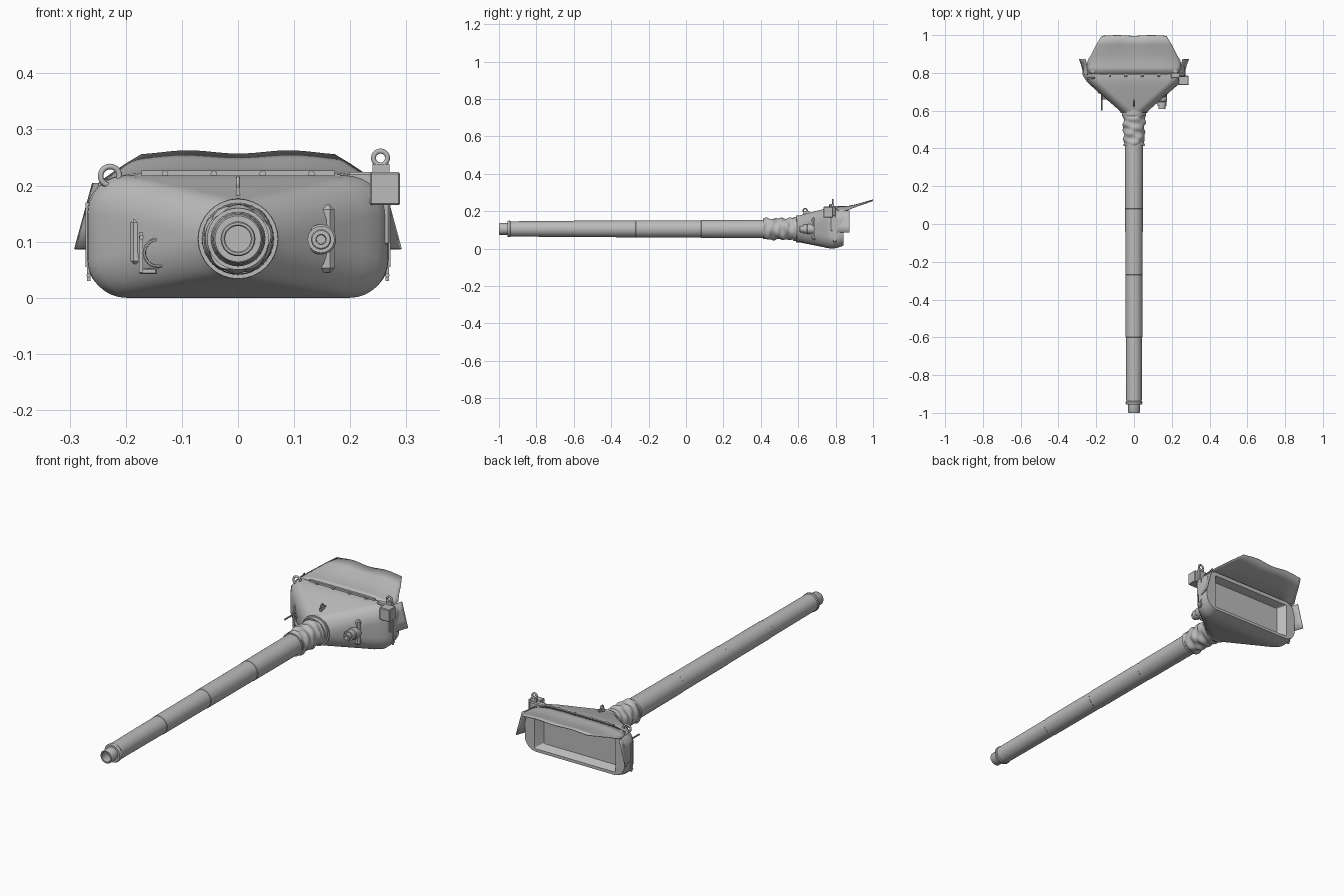
import bpy, bmesh, math
from mathutils import Matrix, Vector

if "Cube" in bpy.data.objects:
    bpy.data.objects.remove(bpy.data.objects["Cube"])

steel = bpy.data.materials.new("grey steel")
steel.diffuse_color = (0.5, 0.5, 0.5, 1)
steel.use_nodes = True
steel.node_tree.nodes["Principled BSDF"].inputs["Base Color"].default_value = steel.diffuse_color
AX = 0.105  # height of the barrel axis


def finish(name, bm, smooth=35):
    bmesh.ops.recalc_face_normals(bm, faces=bm.faces)
    me = bpy.data.meshes.new(name)
    bm.to_mesh(me)
    bm.free()
    ob = bpy.data.objects.new(name, me)
    bpy.context.collection.objects.link(ob)
    me.materials.append(steel)
    if smooth:
        bpy.ops.object.select_all(action='DESELECT')
        ob.select_set(True)
        bpy.context.view_layer.objects.active = ob
        bpy.ops.object.shade_smooth_by_angle(angle=math.radians(smooth))
    return ob


def loft(name, rings, caps=True, smooth=35):
    bm = bmesh.new()
    loops = [[bm.verts.new(p) for p in ring] for ring in rings]
    n = len(loops[0])
    for a, b in zip(loops, loops[1:]):
        for i in range(n):
            bm.faces.new((a[i], a[(i + 1) % n], b[(i + 1) % n], b[i]))
    if caps:
        bm.faces.new(loops[0])
        bm.faces.new(loops[-1])
    return finish(name, bm, smooth)


def lathe(name, profile, x=0, z=AX, n=32, wobble=None):
    """Revolve (y, radius) pairs around an axis running along y."""
    rings = []
    for y, r in profile:
        ring = []
        for i in range(n):
            a = 2 * math.pi * i / n
            q = r + (wobble(y, a) if wobble else 0)
            ring.append((x + q * math.cos(a), y, z + q * math.sin(a)))
        rings.append(ring)
    return loft(name, rings)


def box(name, lo, hi, bevel=0.0):
    bm = bmesh.new()
    bmesh.ops.create_cube(bm, size=1)
    lo, hi = Vector(lo), Vector(hi)
    for v in bm.verts:
        v.co = (lo + hi) / 2 + Vector([v.co[k] * (hi - lo)[k] for k in range(3)])
    if bevel:
        bmesh.ops.bevel(bm, geom=bm.edges[:], offset=bevel, segments=1, affect='EDGES')
    return finish(name, bm, 0)


def eye(name, loc, R, r, yaw=0):
    """Standing lifting ring in the xz plane, turned by yaw."""
    rot = Matrix.Rotation(yaw, 3, 'Z')
    rings = []
    for i in range(21):
        a = 2 * math.pi * i / 20
        rings.append([Vector(loc) + rot @ Vector(((R + r * math.cos(b)) * math.cos(a), r * math.sin(b),
                      (R + r * math.cos(b)) * math.sin(a))) for b in [math.pi * k / 4 for k in range(8)]])
    return loft(name, rings, caps=False, smooth=60)


def rounded(y, w, z0, z1, r, k=8):
    """Rounded rectangle section at depth y."""
    pts = []
    for q, (sx, cz) in enumerate(((1, z1 - r), (-1, z1 - r), (-1, z0 + r), (1, z0 + r))):
        for i in range(k + 1):
            a = math.pi / 2 * (q + i / k)
            pts.append((sx * (w - r) + r * math.cos(a), y, cz + r * math.sin(a)))
    return pts


# Gun tube with stepped joints, and hollow muzzle
lathe("barrel", [(-0.955, 0.03), (-0.955, 0.041), (-0.95, 0.044), (-0.942, 0.044), (-0.938, 0.041),
                 (-0.60, 0.0425), (-0.598, 0.044), (-0.27, 0.0445), (-0.268, 0.046), (0.08, 0.0465),
                 (0.082, 0.048), (0.43, 0.049), (0.60, 0.049)])
lathe("muzzle", [(-0.90, 0.023), (-0.998, 0.023), (-1.0, 0.025), (-1.0, 0.029), (-0.997, 0.031), (-0.95, 0.031)])

# Wrinkled canvas sleeve with its clamps
lathe("canvas_sleeve", [(0.415 + 0.17 * i / 34, 0.0545 + 0.004 * i / 34) for i in range(35)], n=48,
      wobble=lambda y, a: 0.0028 * math.sin(3 * a + 95 * y) + 0.0025 * math.sin(2 * a - 150 * y)
      + 0.0015 * math.sin(5 * a + 60 * y))
lathe("sleeve_clamp", [(0.412, 0.048), (0.412, 0.055), (0.424, 0.055), (0.424, 0.048)])
lathe("mantlet_collar", [(0.572, 0.05), (0.572, 0.062), (0.578, 0.064), (0.588, 0.064),
                         (0.588, 0.071), (0.605, 0.072), (0.615, 0.07)])

# Flared mantlet body with recessed rear panel
loft("mantlet", [rounded(*s) for s in (
    (0.588, 0.066, 0.038, 0.172, 0.065), (0.605, 0.082, 0.034, 0.177, 0.068),
    (0.73, 0.225, 0.009, 0.21, 0.068), (0.755, 0.25, 0.003, 0.215, 0.068),
    (0.78, 0.267, 0.0, 0.218, 0.068), (0.805, 0.27, 0.003, 0.218, 0.068),
    (0.843, 0.265, 0.016, 0.214, 0.06), (0.843, 0.215, 0.03, 0.195, 0.006),
    (0.805, 0.19, 0.045, 0.185, 0.006))])

# Top rain sheet with waved rear edge
bm = bmesh.new()
grid = []
for y, hw, zc, ze in ((0.795, 0.235, 0.223, 0.208), (0.83, 0.25, 0.224, 0.2), (0.865, 0.245, 0.225, 0.205),
                      (0.90, 0.225, 0.231, 0.22), (0.95, 0.2, 0.244, 0.238), (0.998, 0.172, 0.257, 0.256)):
    row = []
    for i in range(25):
        t = i / 12 - 1
        wave = max(0, (y - 0.86) / 0.14) * 0.003 * math.sin(6 * t - 1.6)
        row.append(bm.verts.new((t * hw, y + wave * 0.6, zc + (ze - zc) * abs(t) ** 5 + wave)))
    grid.append(row)
for a, b in zip(grid, grid[1:]):
    for i in range(24):
        bm.faces.new((a[i], a[i + 1], b[i + 1], b[i]))
sheet = finish("rain_sheet", bm)
sheet.modifiers.new("thickness", 'SOLIDIFY').thickness = 0.003

# Curved side flaps
for s, side in ((-1, "left"), (1, "right")):
    bm = bmesh.new()
    cols = []
    for i in range(7):
        u = i / 6
        cols.append([bm.verts.new((s * (0.248 + 0.012 * u * u + (0.021 + 0.011 * u) * v), 0.79 + 0.083 * u,
                                   0.205 - 0.118 * v)) for v in (0, 0.33, 0.67, 1)])
    for a, b in zip(cols, cols[1:]):
        for j in range(3):
            bm.faces.new((a[j], a[j + 1], b[j + 1], b[j]))
    flap = finish(side + "_flap", bm)
    flap.modifiers.new("thickness", 'SOLIDIFY').thickness = 0.004
    # Side strap and hanging pin
    box(side + "_strap", (min(s * 0.262, s * 0.272), 0.79, 0.055), (max(s * 0.262, s * 0.272), 0.806, 0.17))
    lathe(side + "_pin", [(0.785, 0.004), (0.805, 0.004)], x=s * 0.266, z=0.04, n=8)
    box(side + "_pin_stem", (s * 0.266 - 0.003, 0.79, 0.03), (s * 0.266 + 0.003, 0.80, 0.06))

# Bolted strip along the top edge
box("top_strip", (-0.172, 0.788, 0.212), (0.172, 0.798, 0.227))
for i in range(4):
    lathe("strip_bolt", [(0.779, 0.006), (0.79, 0.006)], x=-0.13 + 0.087 * i, z=0.221, n=8)

# Right bracket
box("bracket_plate", (0.195, 0.772, 0.175), (0.272, 0.80, 0.224), 0.004)
box("bracket_leg", (0.25, 0.772, 0.095), (0.27, 0.80, 0.2), 0.003)
box("bracket_block", (0.235, 0.735, 0.165), (0.289, 0.785, 0.224), 0.003)
box("bracket_lug", (0.24, 0.778, 0.22), (0.27, 0.792, 0.238))

# Lifting eyes
eye("right_lifting_eye", (0.254, 0.785, 0.249), 0.0125, 0.0045)
eye("left_lifting_eye", (-0.228, 0.772, 0.217), 0.017, 0.005, 0.15)
eye("front_lifting_eye", (0, 0.637, 0.203), 0.011, 0.0035, math.pi / 2)
box("front_eye_base", (-0.004, 0.625, 0.172), (0.004, 0.66, 0.2))

# Machine-gun port boss with nested rings on the right
lathe("gun_port", [(0.70, 0.027), (0.65, 0.027), (0.646, 0.024), (0.625, 0.024), (0.625, 0.018), (0.61, 0.018),
                   (0.608, 0.016), (0.608, 0.009), (0.63, 0.008)], x=0.148, z=0.104, n=24)
box("port_backing", (0.12, 0.672, 0.045), (0.172, 0.73, 0.165), 0.008)

# Sight tube and hinged cover on the left
lathe("sight_tube", [(0.72, 0.027), (0.662, 0.027), (0.66, 0.025), (0.66, 0.022), (0.69, 0.021)],
      x=-0.143, z=0.08, n=24)
box("sight_hood", (-0.192, 0.69, 0.06), (-0.114, 0.74, 0.14), 0.006)
box("cover_hinge", (-0.176, 0.665, 0.045), (-0.169, 0.72, 0.117))
box("cover_foot", (-0.176, 0.67, 0.042), (-0.145, 0.70, 0.052), 0.002)
lathe("cover_rod", [(0.60, 0.004), (0.70, 0.004)], x=-0.172, z=0.108, n=10)
